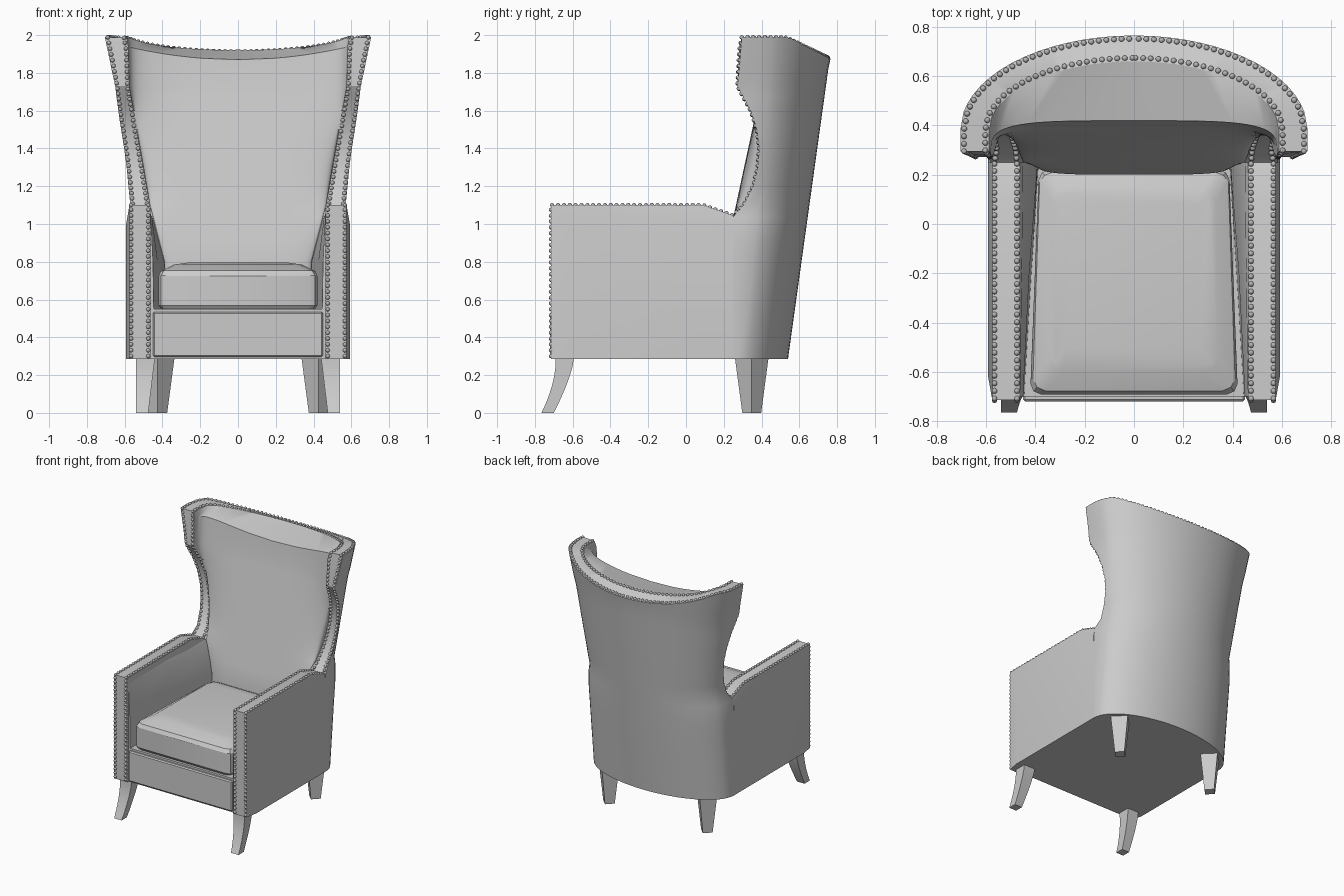
import bpy, bmesh, math
from mathutils import Vector, Matrix

cube = bpy.data.objects.get("Cube")
if cube:
    bpy.data.objects.remove(cube, do_unlink=True)


def material(name, value):
    m = bpy.data.materials.new(name)
    m.use_nodes = True
    col = (value, value, value, 1)
    m.diffuse_color = col
    m.node_tree.nodes["Principled BSDF"].inputs["Base Color"].default_value = col
    return m


FABRIC = material("light grey fabric", 0.6)
NAIL = material("nail grey", 0.45)


def finish(name, bm, mat, angle=35):
    bmesh.ops.recalc_face_normals(bm, faces=bm.faces)
    me = bpy.data.meshes.new(name)
    bm.to_mesh(me)
    bm.free()
    me.materials.append(mat)
    for p in me.polygons:
        p.use_smooth = True
    me.set_sharp_from_angle(angle=math.radians(angle))
    ob = bpy.data.objects.new(name, me)
    bpy.context.collection.objects.link(ob)
    return ob


def loft(bm, loops, caps=True):
    rows = [[bm.verts.new(p) for p in loop] for loop in loops]
    n = len(rows[0])
    for a, b in zip(rows, rows[1:]):
        for i in range(n):
            j = (i + 1) % n
            bm.faces.new((a[i], a[j], b[j], b[i]))
    if caps:
        bm.faces.new(rows[0])
        bm.faces.new(rows[-1])
    return rows


def rect(x0, x1, y0, y1, z):
    return [(x0, y0, z), (x1, y0, z), (x1, y1, z), (x0, y1, z)]


def block(name, low, high, bevel=0.0, segments=1):
    bm = bmesh.new()
    loft(bm, [low, high])
    if bevel:
        bmesh.ops.bevel(bm, geom=bm.edges[:], offset=bevel, segments=segments,
                        affect='EDGES', profile=0.5)
    return finish(name, bm, FABRIC)


def lerp_table(table, z):
    for (z0, v0), (z1, v1) in zip(table, table[1:]):
        if z <= z1:
            return v0 + (v1 - v0) * max(0, (z - z0) / (z1 - z0))
    return table[-1][1]


# Height profiles of the wrap-around back
FRONT = [(1.04, .25), (1.1, .305), (1.2, .355), (1.3, .38), (1.4, .387), (1.5, .375),
         (1.6, .342), (1.73, .272), (1.98, .3)]
HALF = [(1.0, .592), (1.1, .57), (1.73, .65), (1.98, .705)]
INNER = [(.8, .39), (1.04, .45), (1.1, .467), (1.73, .575), (1.98, .59)]
ZS = [.285, .6, .8, .92, 1.04, 1.1, 1.2, 1.3, 1.4, 1.5, 1.6, 1.67, 1.73, 1.82]
N = 16


def wrap(half, front, mid, back):
    """Half plan: straight wing side, then an elliptical back."""
    b = back - mid
    start = math.asin(max(0, front - mid) / b)
    pts = [(half * math.cos(start), front)]
    for i in range(1, N + 1):
        a = start + (math.pi / 2 - start) * i / N
        pts.append((half * math.cos(a), mid + b * math.sin(a)))
    if front < mid:
        pts[1] = (half, mid)
    return pts


def padded(half, front, centre):
    """Half plan of the padded inside, from wing to centre."""
    pts = []
    for i in range(N + 1):
        a = (1 - i / N) * math.pi / 2
        pts.append((half * max(0, math.sin(a)) ** .5,
                    centre + (front - centre) * (1 - max(0, math.cos(a)) ** .5)))
    return pts


def full_loop(outer, inner):
    """Closed loop: outside left to right, inside right to left."""
    def mirror(p):
        return [(-x, y, z) for x, y, z in reversed(p[:-1])]
    o = outer + mirror(outer)
    i = inner + mirror(inner)
    return o + i[::-1]


rows = []
for z in ZS:
    f = lerp_table(FRONT, z)
    outer = [(x, y, z) for x, y in
             wrap(lerp_table(HALF, z), f, .25 + .08 * (z - .285), .54 + .139 * (z - .285))]
    centre = .2 + .215 * max(0, z - .8)
    zi = z if z < 1.8 else 1.87
    inner = [(x, y, zi + (.07 * (x / .59) ** 2 if z > 1.8 else 0)) for x, y in
             padded(lerp_table(INNER, z), f, centre)]
    rows.append((outer, inner))
# Sloping top rim
rim_out = [(x, y, 1.99 - .115 * max(0, (y - .54) / .225)) for x, y in wrap(.705, .295, .38, .765)]
rim_in = [(x, y, 1.985 - .065 * max(0, (y - .45) / .21)) for x, y in wrap(.588, .295, .38, .66)]
rows.append((rim_out, rim_in))

bm = bmesh.new()
loops = loft(bm, [full_loop(o, i) for o, i in rows], caps=False)
for ring in (loops[0], loops[-1]):
    half = len(ring) // 2
    for i in range(half - 1):
        bm.faces.new((ring[i], ring[i + 1], ring[-2 - i], ring[-1 - i]))
finish("winged_back", bm, FABRIC, 32)

# Arms: flat trim slab with a bulging outer skin, and padding inside
ARM = [(-.715, .285), (-.715, 1.1), (.09, 1.1), (.25, 1.045), (.25, .285)]
SKIN = [(-.62, .285), (-.62, 1.0), (.09, 1.0), (.25, .98), (.25, .285)]
for side, label in ((1, "left"), (-1, "right")):
    bm = bmesh.new()
    loft(bm, [[(side * x, y, z) for y, z in prof]
              for x, prof in ((.462, ARM), (.575, ARM), (.592, SKIN))])
    finish(label + "_arm", bm, FABRIC, 20)
    bm = bmesh.new()
    loft(bm, [[(side * x, y, z) for x, z in sec] for y, sec in (
        (-.7, ((.47, .5), (.445, .5), (.45, .8), (.462, 1.05), (.47, 1.08))),
        (-.2, ((.47, .5), (.415, .5), (.425, .8), (.455, 1.03), (.47, 1.08))),
        (.26, ((.47, .5), (.385, .5), (.39, .8), (.45, 1.03), (.47, 1.04))))])
    finish(label + "_arm_padding", bm, FABRIC)

    # Curved front leg
    bm = bmesh.new()
    loops = []
    for i in range(7):
        t = i / 6
        z = .29 * (1 - t)
        y0 = -.69 + .02 * t - .095 * t ** 1.7
        y1 = -.593 - .107 * t ** 1.4
        loops.append([(side * x, y, zz) for x, y, zz in rect(.44 + .035 * t, .54, y0, y1, z)])
    loft(bm, loops)
    finish(label + "_front_leg", bm, FABRIC)

    # Tapered back leg set diagonally
    bm = bmesh.new()
    loft(bm, [[(side * .425 + r * dx, .348 + r * dy, z)
               for dx, dy in ((1, 0), (0, 1), (-1, 0), (0, -1))]
              for r, z in ((.05, 0), (.09, .3))])
    finish(label + "_back_leg", bm, FABRIC)

# Seat base, front panel and cushion
block("seat_base", rect(-.465, .465, -.7, .25, .285), rect(-.465, .465, -.7, .25, .55))
block("front_panel", rect(-.45, .45, -.72, -.69, .297), rect(-.45, .45, -.72, -.69, .535), .008)
bm = bmesh.new()
loft(bm, [[(-f, y0, z), (f, y0, z), (b, y1, z), (-b, y1, z)] for f, b, y0, y1, z in (
    (.41, .375, -.68, .21, .55), (.42, .385, -.69, .22, .565), (.42, .385, -.69, .22, .73),
    (.405, .372, -.675, .21, .755), (.34, .33, -.6, .15, .785), (.27, .26, -.5, .08, .795))])
corners = [e for e in bm.edges if abs(e.verts[0].co.z - e.verts[1].co.z) > .01]
bmesh.ops.bevel(bm, geom=corners, offset=.04, segments=2, affect='EDGES', profile=0.5)
finish("seat_cushion", bm, FABRIC, 25)


def spaced(path, step):
    """Points at even distances along a polyline."""
    out, carry = [], step / 2
    for a, b in zip(path, path[1:]):
        length = (b - a).length
        while carry < length:
            out.append(a.lerp(b, carry / length))
            carry += step
        carry -= length
    return out


# Nail heads along both edges of the trim
bm = bmesh.new()
for arm_x, mix in ((.475, .13), (.566, .87)):
    path = [Vector((arm_x, y, z)) for y, z in ARM[:4]]
    path += [Vector(i[0]).lerp(Vector(o[0]), mix) for o, i in rows if o[0][2] > 1.06]
    path += [Vector(i).lerp(Vector(o), mix) for o, i in zip(rim_out[1:], rim_in[1:])]
    for p in spaced(path, .031):
        for sx in (1, -1):
            bmesh.ops.create_icosphere(bm, subdivisions=2, radius=.0115,
                                       matrix=Matrix.Translation((sx * p.x, p.y, p.z)))
finish("nail_heads", bm, NAIL, 60)
